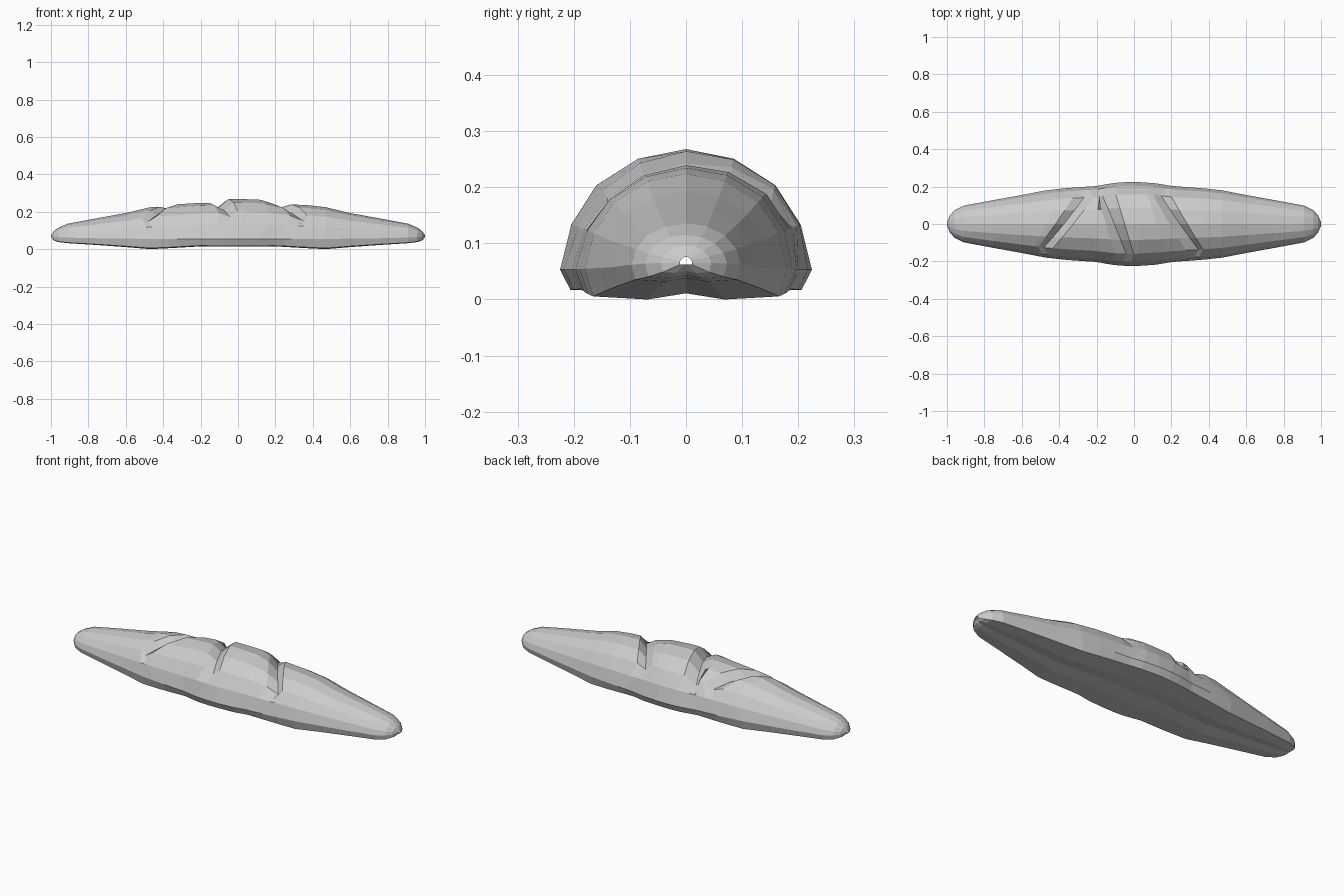
import bpy, bmesh

if "Cube" in bpy.data.objects:
    bpy.data.objects.remove(bpy.data.objects["Cube"])

# loaf outline by |x|: (x, half width, top z, bottom z, widest z)
OUTLINE = [(0, .225, .27, .017, .055), (.08, .223, .27, .014, .055), (.13, .216, .265, .016, .055),
           (.2, .203, .25, .017, .055), (.35, .193, .24, .008, .056), (.47, .18, .226, .002, .057),
           (.6, .155, .195, .013, .058), (.75, .128, .168, .024, .06), (.91, .098, .138, .034, .064),
           (.96, .073, .117, .04, .066), (.985, .045, .098, .049, .067), (.999, .011, .078, .064, .067)]

# score stations: x, dip depth at the crown, skew of the section (dx per y)
SCORES = [(-.47, 0, .5), (-.42, .004, .7), (-.375, .036, .8), (-.325, 0, .8), (-.2, 0, .1),
          (-.15, .012, -.3), (-.105, .045, -.4), (-.05, 0, -.3), (.02, 0, 0), (.12, 0, -.3),
          (.19, .008, -.6), (.245, .042, -.7), (.285, .003, -.6), (.38, 0, -.2), (.47, 0, 0)]


def outline(x):
    a = abs(x)
    for p, q in zip(OUTLINE, OUTLINE[1:]):
        if a <= q[0]:
            t = (a - p[0]) / (q[0] - p[0])
            return [u + (v - u) * t for u, v in zip(p[1:], q[1:])]
    return OUTLINE[-1][1:]


# half section: (y share, z share above (+) or below (-) the widest line)
HALF = [(0, 1), (.38, .92), (.71, .7), (.91, .375), (1, 0), (.92, -.9), (.38, -1), (0, -.8)]
SECTION = HALF + [(-y, z) for y, z in HALF[-2:0:-1]]

tips = [r[0] for r in OUTLINE if r[0] > .5]
stations = [(-x, 0, 0) for x in reversed(tips)] + SCORES + [(x, 0, 0) for x in tips]

# lofted loaf with diagonal scores pressed into the crust
bm = bmesh.new()
rings = []
for x0, dip, skew in stations:
    ring = []
    for sy, sz in SECTION:
        crown = sz > .6
        x = x0
        if sz > .3:
            x += skew * sy * outline(x0)[0] * (1 if crown else .6)
        w, top, bot, mid = outline(x)
        z = mid + sz * ((top - mid) if sz > 0 else (mid - bot))
        if crown:
            z -= dip * (1 if abs(sy) < .5 else .7)
        ring.append(bm.verts.new((x, sy * w, z)))
    rings.append(ring)
n = len(SECTION)
for a, b in zip(rings, rings[1:]):
    for i in range(n):
        j = (i + 1) % n
        bm.faces.new((a[i], a[j], b[j], b[i]))
bmesh.ops.recalc_face_normals(bm, faces=bm.faces)

mesh = bpy.data.meshes.new("bread_loaf")
bm.to_mesh(mesh)
bm.free()
loaf = bpy.data.objects.new("bread_loaf", mesh)
bpy.context.collection.objects.link(loaf)
# seat the loaf on the ground
loaf.location.z = -min(v.co.z for v in mesh.vertices)
